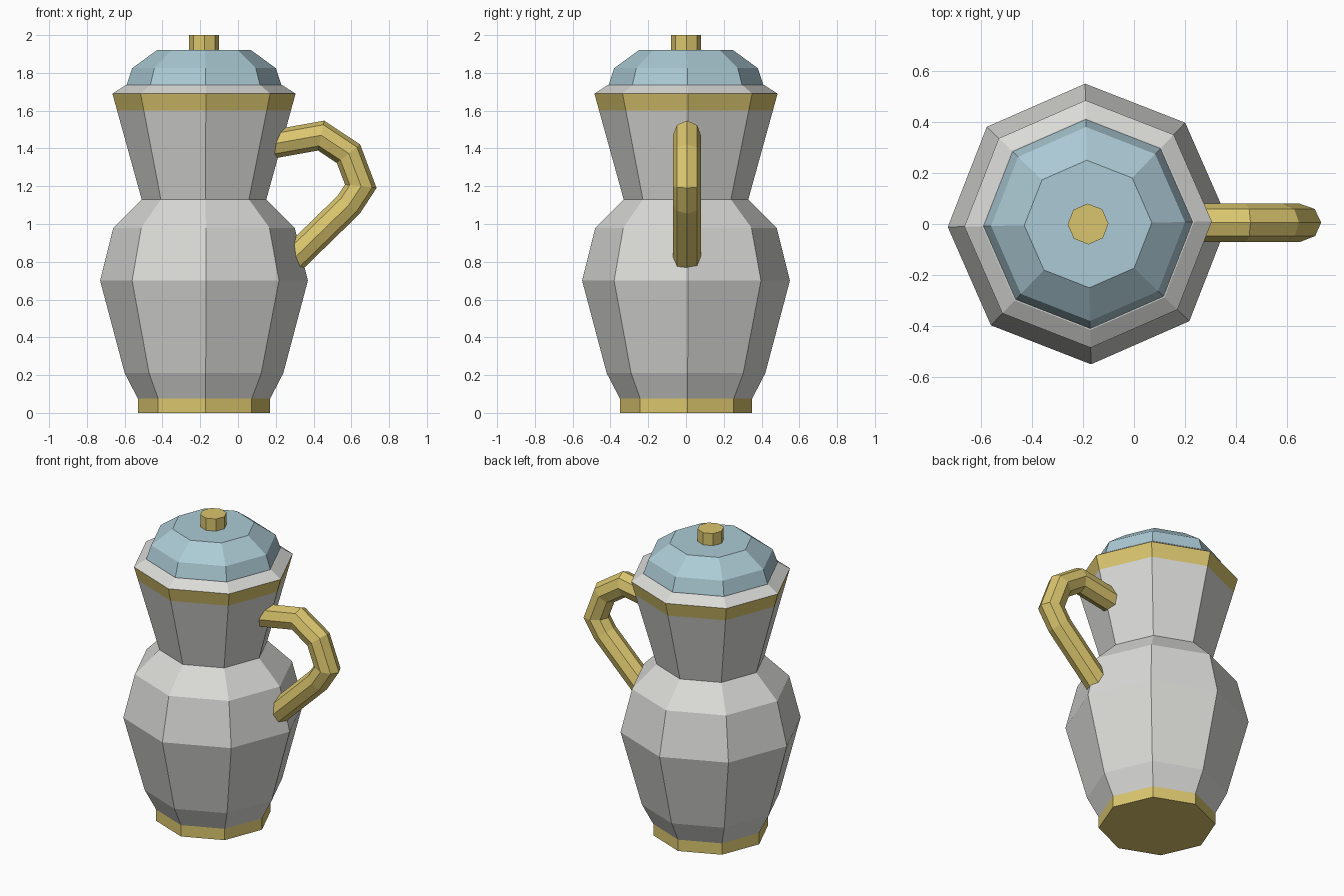
import bpy, bmesh, math
from mathutils import Vector

if "Cube" in bpy.data.objects:
    bpy.data.objects.remove(bpy.data.objects["Cube"])

CX, SIDES, TWIST = -0.18, 8, math.radians(1.2)


def material(name, rgb):
    m = bpy.data.materials.new(name)
    m.diffuse_color = (*rgb, 1)
    m.use_nodes = True
    m.node_tree.nodes["Principled BSDF"].inputs["Base Color"].default_value = m.diffuse_color
    return m


GREY = material("pale grey", (0.70, 0.70, 0.68))
GOLD = material("gold", (0.70, 0.56, 0.155))
BLUE = material("pale blue", (0.41, 0.59, 0.66))


def skin(name, rings, mats, rule=None):
    """Join equal rings of points into a closed, flat-faced solid."""
    bm = bmesh.new()
    loops = [[bm.verts.new(p) for p in ring] for ring in rings]
    for a, b in zip(loops, loops[1:]):
        for i in range(len(a)):
            j = (i + 1) % len(a)
            bm.faces.new((a[i], a[j], b[j], b[i]))
    bm.faces.new(loops[0][::-1])
    bm.faces.new(loops[-1])
    bmesh.ops.recalc_face_normals(bm, faces=bm.faces)
    if rule:
        for f in bm.faces:
            f.material_index = rule(f.calc_center_median().z)
    me = bpy.data.meshes.new(name)
    bm.to_mesh(me)
    bm.free()
    for m in mats:
        me.materials.append(m)
    ob = bpy.data.objects.new(name, me)
    bpy.context.collection.objects.link(ob)
    return ob


def lathe(name, profile, mats, rule=None):
    rings = []
    for r, z in profile:
        angles = [TWIST + 2 * math.pi * i / SIDES for i in range(SIDES)]
        rings.append([(CX + r * math.cos(a), r * math.sin(a), z) for a in angles])
    return skin(name, rings, mats, rule)


# Jug body with gold foot band and gold band below the rim
lathe("jug_body",
      [(0.35, 0), (0.35, 0.075), (0.42, 0.21), (0.55, 0.70), (0.48, 0.98),
       (0.33, 1.13), (0.46, 1.60), (0.485, 1.69), (0.415, 1.735)],
      [GREY, GOLD], lambda z: 1 if z < 0.075 or 1.60 < z < 1.69 else 0)

# Domed lid and its knob
lathe("lid", [(0.41, 1.725), (0.41, 1.737), (0.38, 1.825), (0.25, 1.92)], [BLUE])
lathe("lid_knob", [(0.08, 1.91), (0.08, 2.0)], [GOLD])

# Handle: octagonal tube with mitred bends, ends sunk into the body
path = [Vector(p) for p in ((0.16, 1.418), (0.44, 1.468), (0.585, 1.372),
                            (0.65, 1.20), (0.587, 1.103), (0.255, 0.780))]
R, rings = 0.075, []
for k, p in enumerate(path):
    d_in = (p - path[k - 1]).normalized() if k else (path[1] - p).normalized()
    d_out = (path[k + 1] - p).normalized() if k < len(path) - 1 else d_in
    t = (d_in + d_out).normalized()
    n = Vector((-t.y, t.x)) / t.dot(d_in)
    ring = []
    for i in range(SIDES):
        a = TWIST + 2 * math.pi * i / SIDES
        q = p + n * (R * math.cos(a))
        ring.append((q.x, 0.005 + R * math.sin(a), q.y))
    rings.append(ring)
skin("handle", rings, [GOLD])
